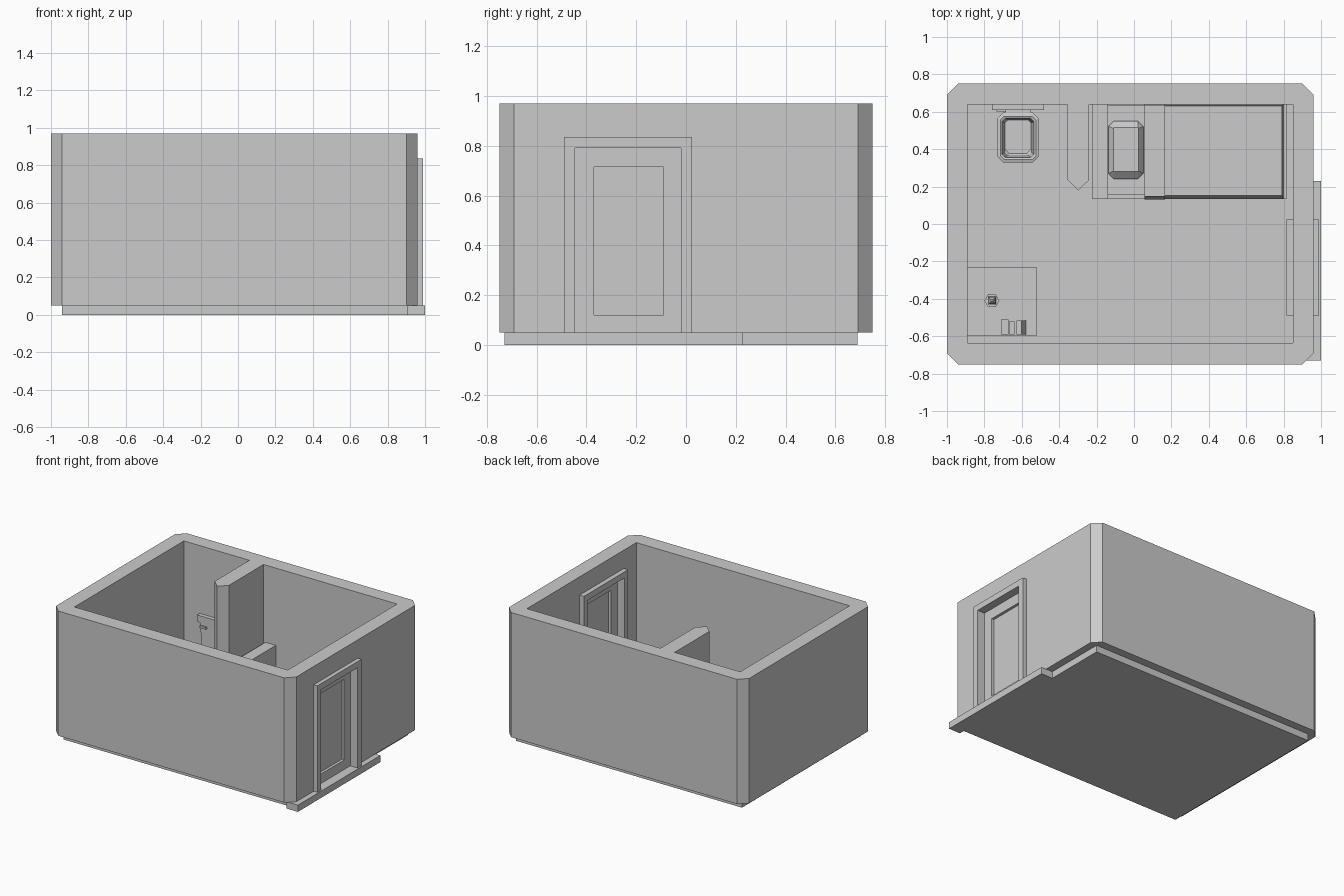
import bpy, bmesh, math
from mathutils import Matrix

if "Cube" in bpy.data.objects:
    bpy.data.objects.remove(bpy.data.objects["Cube"])

grey = bpy.data.materials.new("plain grey")
grey.use_nodes = True
COLOUR = (0.6, 0.6, 0.6, 1)
grey.diffuse_color = COLOUR
grey.node_tree.nodes["Principled BSDF"].inputs["Base Color"].default_value = COLOUR


def rect(x0, x1, y0, y1, c=0.0):
    """Outline of a rectangle, with corners cut by c."""
    if c == 0:
        return [(x0, y0), (x1, y0), (x1, y1), (x0, y1)]
    return [(x0 + c, y0), (x1 - c, y0), (x1, y0 + c), (x1, y1 - c),
            (x1 - c, y1), (x0 + c, y1), (x0, y1 - c), (x0, y0 + c)]


def loft(name, rings):
    """Skin a stack of (outline, z) rings and cap both ends."""
    bm = bmesh.new()
    loops = [[bm.verts.new((x, y, z)) for x, y in outline] for outline, z in rings]
    n = len(loops[0])
    for a, b in zip(loops, loops[1:]):
        for i in range(n):
            j = (i + 1) % n
            bm.faces.new((a[i], a[j], b[j], b[i]))
    bm.faces.new(loops[0][::-1])
    bm.faces.new(loops[-1])
    bmesh.ops.recalc_face_normals(bm, faces=bm.faces)
    mesh = bpy.data.meshes.new(name)
    bm.to_mesh(mesh)
    bm.free()
    mesh.materials.append(grey)
    ob = bpy.data.objects.new(name, mesh)
    bpy.context.collection.objects.link(ob)
    return ob


def box(name, x0, x1, y0, y1, z0, z1):
    outline = rect(x0, x1, y0, y1)
    return loft(name, [(outline, z0), (outline, z1)])


def cut(target, cutter):
    mod = target.modifiers.new("cut", "BOOLEAN")
    mod.operation, mod.solver, mod.object = "DIFFERENCE", "EXACT", cutter
    bpy.context.view_layer.objects.active = target
    bpy.ops.object.modifier_apply(modifier=mod.name)
    bpy.data.objects.remove(cutter)


F = 0.05   # floor level
TOP = 0.97

# Floor slab and doorstep
box("floor", -0.94, 0.905, -0.69, 0.69, 0, F)
box("doorstep", 0.905, 1.0, -0.73, 0.23, 0, F)

# Outer walls with cut corners and a doorway
shell = rect(-1, 0.96, -0.75, 0.75, 0.058)
walls = loft("walls", [(shell, F), (shell, TOP)])
cut(walls, box("room_cutter", -0.89, 0.85, -0.635, 0.64, -0.1, 1.2))
cut(walls, box("doorway_cutter", 0.7, 1.1, -0.46, 0.0, -0.1, 0.81))

# Pointed partition
wedge = [(-0.355, 0.64), (-0.355, 0.235), (-0.298, 0.18), (-0.24, 0.235), (-0.24, 0.64)]
loft("partition", [(wedge, F), (wedge, TOP)])

# Door frame and recessed panel door
for side, y0, y1 in (("front", -0.49, -0.445), ("back", -0.02, 0.025)):
    box("door_jamb_" + side, 0.815, 0.99, y0, y1, F, 0.79)
box("door_lintel", 0.815, 0.99, -0.49, 0.025, 0.79, 0.835)
door = box("door", 0.87, 0.93, -0.445, -0.02, F, 0.79)
for x0, x1 in ((0.91, 1.0), (0.8, 0.89)):
    cut(door, box("panel_cutter", x0, x1, -0.37, -0.09, 0.12, 0.715))

# Bed
box("bed_base", -0.14, 0.815, 0.135, 0.64, F, 0.17)
box("headboard", -0.225, -0.14, 0.135, 0.64, F, 0.40)
box("mattress", -0.14, 0.79, 0.155, 0.635, 0.17, 0.24)
loft("blanket", [(rect(0.06, 0.80, 0.135, 0.64), 0.16),
                 (rect(0.06, 0.79, 0.152, 0.632), 0.255)])
loft("blanket_fold", [(rect(0.055, 0.165, 0.13, 0.64), 0.16),
                      (rect(0.055, 0.165, 0.148, 0.635), 0.27)])
loft("pillow", [(rect(-0.12, 0.04, 0.26, 0.53, 0.025), 0.24),
                (rect(-0.137, 0.05, 0.24, 0.552, 0.03), 0.26),
                (rect(-0.11, 0.025, 0.28, 0.515, 0.003), 0.295)])

# Toilet
loft("toilet_bowl", [(rect(-0.69, -0.55, 0.39, 0.60, 0.03), F),
                     (rect(-0.68, -0.56, 0.40, 0.60, 0.03), 0.11),
                     (rect(-0.73, -0.51, 0.33, 0.595, 0.03), 0.20),
                     (rect(-0.73, -0.51, 0.33, 0.595, 0.03), 0.235),
                     (rect(-0.715, -0.525, 0.345, 0.575, 0.02), 0.24),
                     (rect(-0.705, -0.535, 0.355, 0.565, 0.018), 0.235),
                     (rect(-0.69, -0.55, 0.37, 0.555, 0.015), 0.14)])
loft("toilet_tank", [(rect(-0.71, -0.53, 0.61, 0.66), F),
                     (rect(-0.74, -0.50, 0.615, 0.66), 0.42)])
box("toilet_tank_lid", -0.76, -0.48, 0.61, 0.66, 0.42, 0.47)
box("toilet_lever", -0.735, -0.685, 0.602, 0.62, 0.385, 0.40)
box("toilet_seat_hinge", -0.69, -0.55, 0.59, 0.62, 0.19, 0.235)

# Table
T = 0.36
box("table_top", -0.89, -0.52, -0.60, -0.23, T - 0.035, T)
for i, x in enumerate((-0.885, -0.56)):
    for j, y in enumerate((-0.595, -0.27)):
        box(f"table_leg_{i}{j}", x, x + 0.035, y, y + 0.035, F, T - 0.035)

# Books, the last one leaning
for i, (x, w, d, h) in enumerate(((-0.71, 0.04, 0.08, 0.11), (-0.668, 0.028, 0.07, 0.10))):
    box(f"book_{i + 1}", x, x + w, -0.59, -0.59 + d, T, T + h)
leaning = box("leaning_book", 0, 0.028, -0.59, -0.515, 0, 0.10)
leaning.matrix_world = Matrix.Translation((-0.605, 0, T)) @ Matrix.Rotation(-0.24, 4, "Y")


# Candle on a small six-sided holder
def ring(r, n, turn=0.0):
    return [(-0.76 + r * math.cos(turn + math.tau * k / n),
             -0.41 + r * math.sin(turn + math.tau * k / n)) for k in range(n)]


loft("candle_holder", [(ring(0.04, 6), T), (ring(0.04, 6), T + 0.015)])
loft("candle", [(ring(0.03, 4, math.pi / 4), T + 0.015), (ring(0.026, 4, math.pi / 4), T + 0.07),
                (ring(0.008, 4, math.pi / 4), T + 0.10)])
